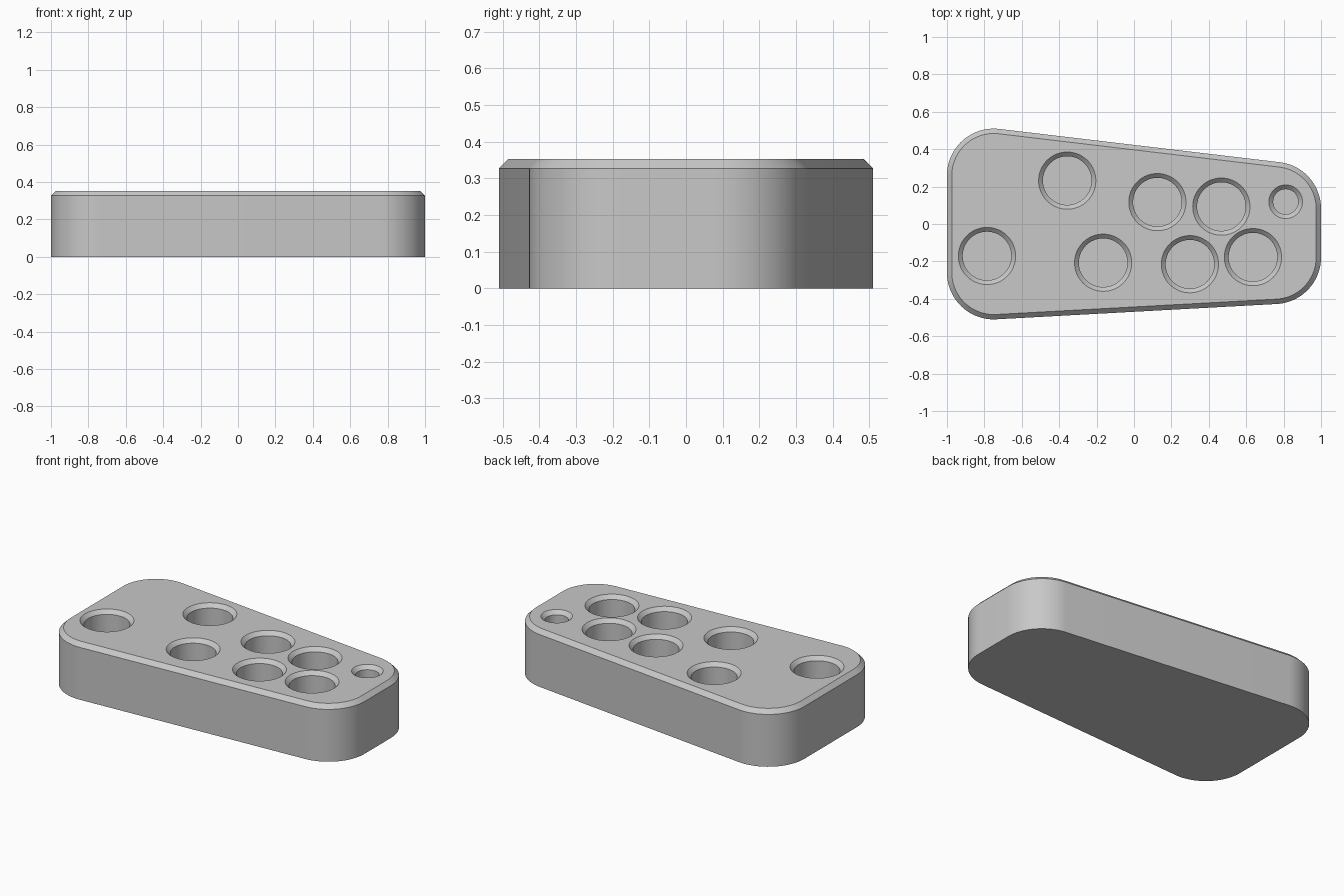
import bpy, bmesh, math

if "Cube" in bpy.data.objects:
    bpy.data.objects.remove(bpy.data.objects["Cube"])

HEIGHT, CHAMFER, RADIUS = 0.353, 0.026, 0.25
HOLE_FLOOR = 0.07

grey = bpy.data.materials.new("plain grey")
grey.diffuse_color = (0.58, 0.58, 0.58, 1)
grey.use_nodes = True
grey.node_tree.nodes["Principled BSDF"].inputs["Base Color"].default_value = grey.diffuse_color


def loft(bm, rings):
    """Closed solid skinned through rings of (x, y, z) points."""
    loops = [[bm.verts.new(p) for p in ring] for ring in rings]
    n = len(loops[0])
    for a, b in zip(loops, loops[1:]):
        for i in range(n):
            j = (i + 1) % n
            bm.faces.new((a[i], a[j], b[j], b[i]))
    bm.faces.new(loops[0][::-1])
    bm.faces.new(loops[-1])


def make_object(name, bm):
    bmesh.ops.recalc_face_normals(bm, faces=bm.faces)
    mesh = bpy.data.meshes.new(name)
    bm.to_mesh(mesh)
    bm.free()
    mesh.materials.append(grey)
    obj = bpy.data.objects.new(name, mesh)
    bpy.context.collection.objects.link(obj)
    return obj


# Tapered block: arcs about four corner centres, counter-clockwise
corners = [(0.75, 0.082), (-0.75, 0.26), (-0.75, -0.26), (0.75, -0.178)]


def outline(radius, z, steps=24):
    pts = []
    for k, (cx, cy) in enumerate(corners):
        px, py = corners[k - 1]
        nx, ny = corners[(k + 1) % 4]
        a0 = math.atan2(cy - py, cx - px) - math.pi / 2
        a1 = math.atan2(ny - cy, nx - cx) - math.pi / 2
        sweep = (a1 - a0) % (2 * math.pi)
        for i in range(steps + 1):
            a = a0 + sweep * i / steps
            pts.append((cx + radius * math.cos(a), cy + radius * math.sin(a), z))
    return pts


bm = bmesh.new()
loft(bm, [outline(RADIUS, 0),
          outline(RADIUS, HEIGHT - CHAMFER),
          outline(RADIUS - CHAMFER, HEIGHT)])
block = make_object("holder_block", bm)

# Blind holes with chamfered rims: x, y, rim radius
holes = [(-0.357, 0.232, 0.153), (0.125, 0.117, 0.153), (0.467, 0.093, 0.153),
         (0.811, 0.119, 0.09), (-0.786, -0.171, 0.153), (-0.165, -0.207, 0.153),
         (0.299, -0.215, 0.153), (0.636, -0.177, 0.153)]
RIM, OVER = 0.023, 0.005


def circle(x, y, r, z, n=64):
    return [(x + r * math.cos(2 * math.pi * i / n),
             y + r * math.sin(2 * math.pi * i / n), z) for i in range(n)]


bm = bmesh.new()
for x, y, r in holes:
    loft(bm, [circle(x, y, r - RIM, HOLE_FLOOR),
              circle(x, y, r - RIM, HEIGHT - RIM),
              circle(x, y, r + OVER, HEIGHT + OVER)])
cutter = make_object("hole_cutter", bm)
cutter.hide_render = True

# Cut the holes, then remove the cutter
mod = block.modifiers.new("holes", 'BOOLEAN')
mod.operation = 'DIFFERENCE'
mod.solver = 'EXACT'
mod.object = cutter
bpy.context.view_layer.objects.active = block
block.select_set(True)
bpy.ops.object.modifier_apply(modifier=mod.name)
bpy.data.objects.remove(cutter, do_unlink=True)
bpy.ops.object.shade_smooth_by_angle(angle=math.radians(30))
